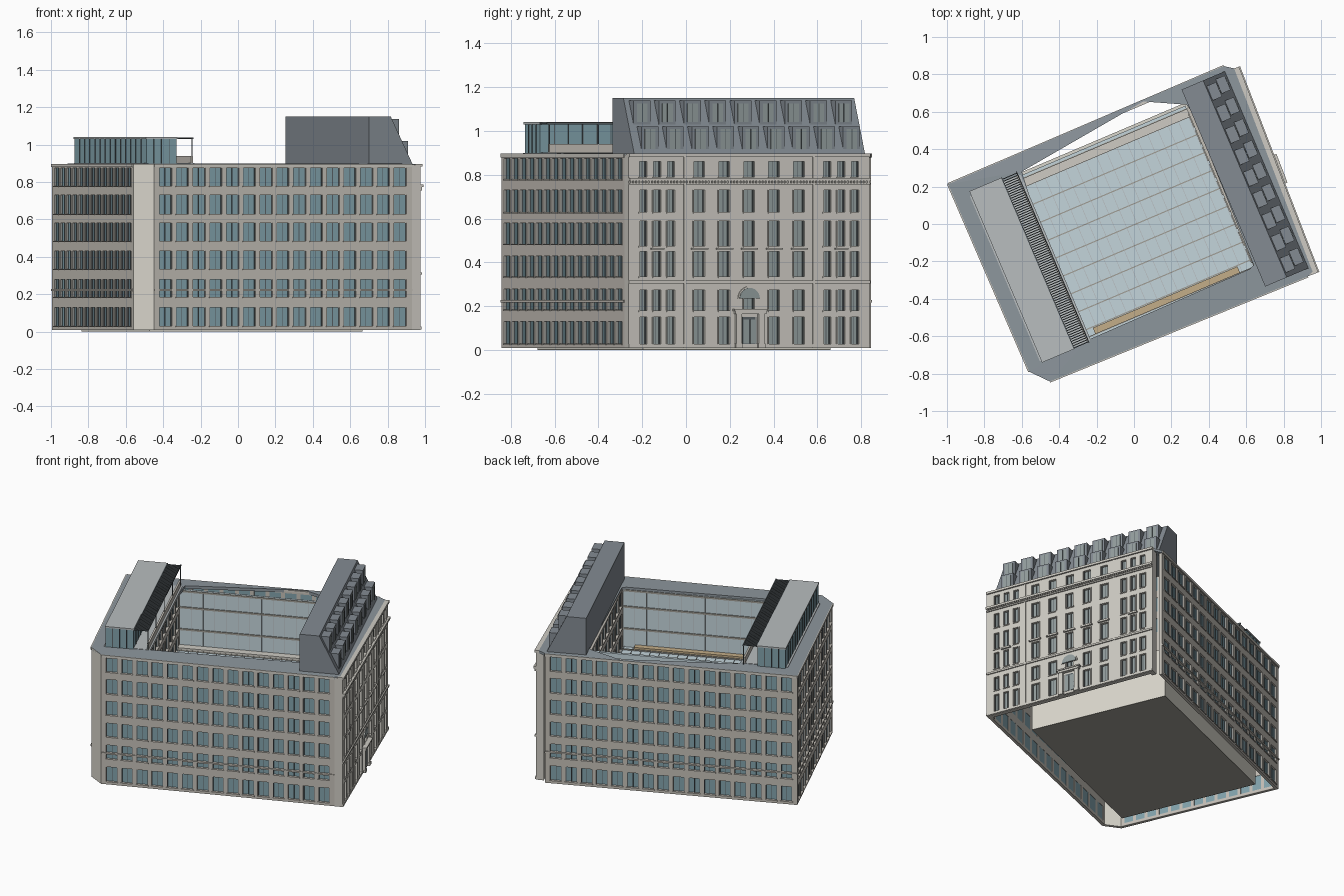
import bpy, bmesh, math
from mathutils import Matrix, Vector

if "Cube" in bpy.data.objects:
    bpy.data.objects.remove(bpy.data.objects["Cube"])

COLORS = {"stone": (.62, .60, .55), "concrete": (.55, .52, .47), "cream": (.70, .68, .61),
          "glass": (.22, .36, .41), "grey_glass": (.29, .34, .34), "pale_glass": (.55, .66, .71),
          "dark": (.10, .12, .13), "slate": (.27, .31, .34), "mansard": (.23, .26, .29),
          "metal": (.48, .51, .52), "tan": (.55, .42, .25), "beam": (.35, .34, .30)}
parts = {}


def prism(part, color, frame, profile, y0, y1):
    """Extrude an x/z profile from y0 to y1 inside a frame."""
    bm = parts.setdefault((part, color), bmesh.new())
    a = [bm.verts.new(frame @ Vector((x, y0, z))) for x, z in profile]
    b = [bm.verts.new(frame @ Vector((x, y1, z))) for x, z in profile]
    n = len(a)
    bm.faces.new(a)
    bm.faces.new(b[::-1])
    for i in range(n):
        j = (i + 1) % n
        bm.faces.new((a[j], a[i], b[i], b[j]))


def box(part, color, frame, x0, x1, y0, y1, z0, z1):
    prism(part, color, frame, [(x0, z0), (x1, z0), (x1, z1), (x0, z1)], y0, y1)


def wall_frame(p0, p1):
    """x runs along the wall, y points outward."""
    p0, p1 = Vector(p0), Vector(p1)
    d = (p1 - p0).normalized()
    m = Matrix(((d.x, d.y, 0, p0.x), (d.y, -d.x, 0, p0.y), (0, 0, 1, 0), (0, 0, 0, 1)))
    return m, (p1 - p0).length


def facade(name, color, f, L, rows, windows, z0, z1, depth=.012, back=.02, glass="glass"):
    """Wall with real window openings, each holding a pane, frame and sill."""
    edges = [z0] + [z for r in rows for z in r] + [z1]
    for a, b in zip(edges[::2], edges[1::2]):
        box(name + "_wall", color, f, 0, L, -back, 0, a, b)
    stops = [0] + [s for c, w in windows for s in (c - w / 2, c + w / 2)] + [L]
    for a, b in rows:
        for s, t in zip(stops[::2], stops[1::2]):
            box(name + "_wall", color, f, s, t, -back, 0, a, b)
        for c, w in windows:
            box(name + "_panes", glass, f, c - w / 2, c + w / 2, -back + .002, -depth, a, b)
            box(name + "_sills", color, f, c - w / 2 - .004, c + w / 2 + .004, 0, .005, a - .006, a)
            box(name + "_frames", "dark", f, c - .0015, c + .0015, -depth, -depth + .003, a, b)
            for e in (c - w / 2, c + w / 2 - .004):
                box(name + "_frames", "dark", f, e, e + .004, -depth, -depth + .006, a, b)


def even(L, n, m0=.02, m1=.02, fill=.74):
    p = (L - m0 - m1) / n
    return [(m0 + p * (i + .5), p * fill) for i in range(n)]


# Footprint corners
A, B, C = (-.994, .213), (-.56, -.79), (-.45, -.842)
D0, D, E, F = (.93, -.28), (.976, -.262), (.552, .838), (.48, .844)
ROWS = [(.03, .13), (.185, .28), (.335, .43), (.485, .58), (.63, .73), (.78, .875)]
R = Matrix.Rotation(math.radians(23), 4, 'Z')

# Plain repeating facades
for name, p, q, n in (("left", A, B, 13), ("front", C, D0, 15), ("back", F, A, 16)):
    f, L = wall_frame(p, q)
    facade(name, "concrete", f, L, ROWS, even(L, n), .01, .885)
    box(name + "_band", "concrete", f, 0, L, -.012, .006, .218, .228)
    box(name + "_coping", "stone", f, 0, L, -.02, .006, .88, .897)
f, L = wall_frame(B, C)
box("chamfered_corner", "cream", f, 0, L, -.02, 0, .01, .897)

# Ornate right facade
f, L = wall_frame(D, E)
mid = L / 2
wins = [(mid + i * .122, .052) for i in range(-2, 3)]
for o in (.382, .45, .518):
    wins += [(mid - o, .036), (mid + o, .036)]
wins.sort()
STONE_ROWS = [(.02, .15), (.18, .275), (.335, .45), (.475, .59), (.63, .73), (.79, .86)]
facade("stone_front", "stone", f, L, STONE_ROWS, wins, .01, .89, .018, .03, "grey_glass")
for s in (0, L - .03):
    box("corner_pillars", "stone", f, s, s + .03, -.05, 0, .01, .89)
for z, h, o in ((.305, .012, .008), (.755, .008, .008), (.772, .014, .016), (.882, .015, .010), (.012, .016, .006)):
    box("cornices", "stone", f, 0, L, -.03, o, z, z + h)
for i in range(76):
    s = .01 + i * (L - .02) / 75
    box("dentils", "stone", f, s - .004, s + .004, 0, .012, .763, .772)
for s in (mid - .315, mid + .315):
    box("pilasters", "stone", f, s - .005, s + .005, 0, .005, .01, .885)
for c, w in wins:
    for a, b in STONE_ROWS[:5]:
        for e in (c - w / 2 - .006, c + w / 2):
            box("window_surrounds", "stone", f, e, e + .006, 0, .004, a, b)
    if w > .04 or abs(abs(c - mid) - .45) < .01:
        box("window_hoods", "stone", f, c - w / 2 - .014, c + w / 2 + .014, 0, .012, .458, .467)

# Entrance portico with arched fanlight
for sgn in (-1, 1):
    s = mid + sgn * .055
    box("portico", "stone", f, s - .013, s + .013, 0, .018, .01, .165)
    box("portico", "stone", f, s - .017, s + .017, 0, .021, .01, .03)
box("portico", "stone", f, mid - .075, mid + .075, 0, .023, .165, .178)
box("portico", "stone", f, mid - .082, mid + .082, 0, .029, .178, .187)
box("door", "dark", f, mid - .034, mid + .034, -.005, .004, .012, .15)
for s in (mid - .017, mid + .017):
    box("door_panes", "grey_glass", f, s - .013, s + .013, .004, .007, .03, .14)
for r, y, part, col in ((.056, .006, "fanlight_arch", "stone"), (.049, .010, "fanlight", "grey_glass")):
    arc = [(mid + r * math.cos(t * math.pi / 12), .235 + r * math.sin(t * math.pi / 12)) for t in range(13)]
    prism(part, col, f, arc, 0, y)

# Roof ring, very narrow along part of the back
outer = [A, B, C, D0, (.955, -.255), (.535, .832), F, (.05, .664)]
inner = [(-.60, .28), (-.31, -.64), (-.25, -.622), (.62, -.24), (.64, -.22), (.31, .60), (.28, .638), (.05, .655)]
bm = parts.setdefault(("roof_ring", "slate"), bmesh.new())
rings = [[bm.verts.new((x, y, z)) for x, y in pts] for pts, z in
         ((outer, .88), (outer, .897), (inner, .9), (inner, .88))]
for k in range(4):
    for i in range(8):
        j = (i + 1) % 8
        p, q = rings[k], rings[(k + 1) % 4]
        bm.faces.new((p[i], p[j], q[j], q[i]))

# Mansard roof with two rows of dormers
prism("mansard_roof", "mansard", R, [(.515, .885), (.772, .885), (.64, 1.15), (.515, 1.15)], -.582, .562)
for i in range(9):
    for v, u0, u1, z0, z1 in ((-.50 + i * .125, .64, .756, .905, 1.02), (-.515 + i * .125, .60, .70, 1.03, 1.138)):
        box("dormers", "mansard", R, u0, u1, v - .042, v + .042, z0, z1)
        box("dormer_windows", "grey_glass", R, u1, u1 + .003, v - .026, v + .026, z0 + .012, z1 - .012)
        box("dormer_bars", "dark", R, u1, u1 + .005, v - .0015, v + .0015, z0 + .012, z1 - .012)

# Glazed penthouse, terrace and louvred canopy
box("terrace", "metal", R, -.75, -.455, -.48, .48, .882, .902)
box("penthouse_glazing", "glass", R, -.738, -.562, -.485, .50, .895, 1.03)
box("penthouse_roof", "metal", R, -.742, -.558, -.49, .505, 1.03, 1.04)
for i in range(1, 14):
    v = -.484 + i * .07
    box("penthouse_mullions", "dark", R, -.741, -.559, v - .002, v + .002, .9, 1.03)
for i in range(1, 4):
    u = -.738 + i * .044
    box("penthouse_mullions", "dark", R, u - .002, u + .002, -.488, .503, .9, 1.03)
for i in range(80):
    v = -.487 + i * .0124
    box("canopy_louvres", "dark", R, -.558, -.468, v, v + .005, 1.03, 1.036)
for u in (-.558, -.472):
    box("canopy_rails", "dark", R, u, u + .005, -.49, .505, 1.03, 1.039)
for i in range(5):
    v = -.48 + i * .243
    box("canopy_posts", "dark", R, -.473, -.468, v, v + .005, .9, 1.03)
box("terrace_parapet", "concrete", R, -.478, -.466, -.48, .48, .89, .94)

# Solid base under the courtyard
box("base_block", "cream", R, -.70, .535, -.44, .49, .004, .34)
box("base_underside", "beam", R, -.70, .535, -.44, .49, 0, .004)

# Courtyard walls: windowed on the left and right, glazed on front and back
q = [(R @ Vector((u, v, 0))).to_2d() for u, v in ((-.47, -.465), (-.47, .46), (.50, .46), (.50, -.465))]
for i, name in enumerate(("court_left", "court_back", "court_right", "court_front")):
    f, L = wall_frame(q[i], q[(i + 1) % 4])
    if i % 2 == 0:
        facade(name, "concrete", f, L, ROWS[3:], even(L, 9), .34, .89)
        continue
    box(name + "_glazing", "pale_glass", f, 0, L, -.015, 0, .34, .885)
    for z in (.61, .76, .872):
        box(name + "_transoms", "beam", f, 0, L, 0, .006, z, z + .012)
    for k in range(14):
        s = k * (L - .003) / 13
        box(name + "_mullions", "metal", f, s, s + .003, 0, .003, .34, .885)

# Atrium glass roof and edge walkways
box("atrium_roof", "pale_glass", R, -.47, .50, -.465, .46, .475, .49)
for i in range(9):
    v = -.42 + i * .104
    box("atrium_beams", "beam", R, -.47, .50, v - .003, v + .003, .49, .498)
for i in range(17):
    u = -.46 + i * .0595
    box("atrium_bars", "metal", R, u - .0015, u + .0015, -.465, .46, .49, .494)
box("back_walkway", "stone", R, -.47, .50, .41, .46, .49, .51)
box("front_walkway", "tan", R, -.42, .42, -.465, -.425, .49, .51)

# Turn every collected part into an object
mats = {}
for name, c in COLORS.items():
    mats[name] = bpy.data.materials.new(name)
    mats[name].diffuse_color = (*c, 1)
for (name, color), bm in parts.items():
    bmesh.ops.recalc_face_normals(bm, faces=bm.faces[:])
    me = bpy.data.meshes.new(name)
    bm.to_mesh(me)
    bm.free()
    me.materials.append(mats[color])
    bpy.context.scene.collection.objects.link(bpy.data.objects.new(name, me))

for m in bpy.data.materials:
    if m.users and not m.is_grease_pencil:
        m.use_nodes = True
        m.node_tree.nodes["Principled BSDF"].inputs["Base Color"].default_value = m.diffuse_color
